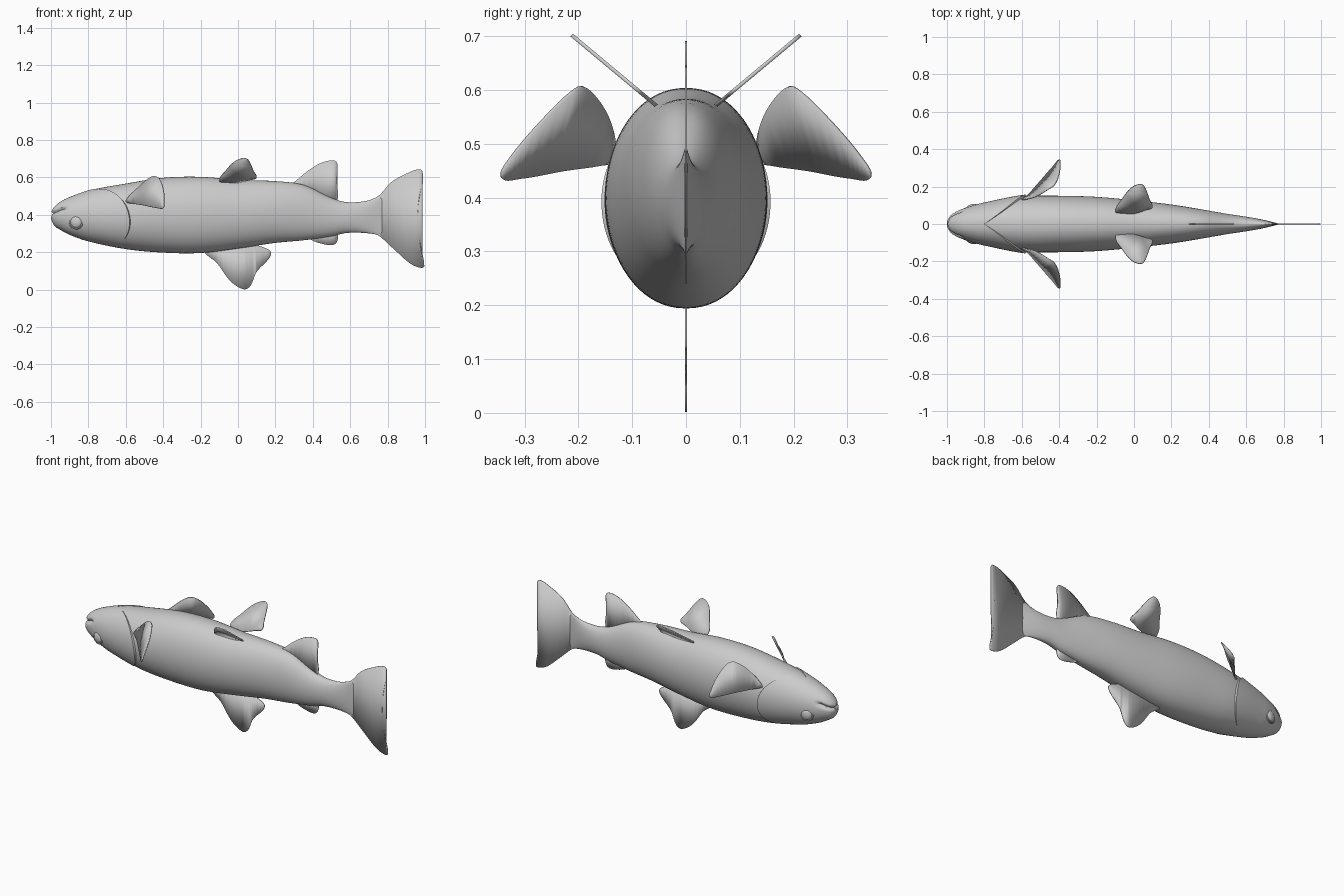
import bpy, bmesh, math
from mathutils import Matrix, Vector

cube = bpy.data.objects.get("Cube")
if cube:
    bpy.data.objects.remove(cube, do_unlink=True)

GREY = (0.6, 0.6, 0.6, 1)
grey = bpy.data.materials.new("plain grey")
grey.use_nodes = True
grey.diffuse_color = GREY
grey.node_tree.nodes["Principled BSDF"].inputs["Base Color"].default_value = GREY


def add_object(name, bm, angle=40):
    """Turn a bmesh into a smooth shaded object."""
    bmesh.ops.recalc_face_normals(bm, faces=bm.faces[:])
    mesh = bpy.data.meshes.new(name)
    bm.to_mesh(mesh)
    bm.free()
    mesh.materials.append(grey)
    obj = bpy.data.objects.new(name, mesh)
    bpy.context.collection.objects.link(obj)
    bpy.ops.object.select_all(action="DESELECT")
    obj.select_set(True)
    bpy.context.view_layer.objects.active = obj
    bpy.ops.object.shade_smooth_by_angle(angle=math.radians(angle))
    return obj


def mirror_sides(obj):
    mod = obj.modifiers.new("both sides", "MIRROR")
    mod.use_axis = (False, True, False)


# Body stations: x, upper edge, lower edge, half width
STATIONS = [
    (-1, .415, .38, .015), (-.985, .44, .345, .042), (-.95, .47, .32, .066),
    (-.9, .495, .293, .087), (-.8, .53, .258, .115), (-.6, .567, .217, .147),
    (-.4, .598, .198, .151), (-.2, .603, .196, .145), (0, .587, .22, .127),
    (.2, .58, .25, .104), (.35, .56, .264, .08), (.5, .49, .285, .054),
    (.58, .468, .303, .042), (.68, .473, .303, .025), (.77, .5, .29, .003),
]


def slope(i, k):
    a, b = STATIONS[max(i - 1, 0)], STATIONS[min(i + 1, len(STATIONS) - 1)]
    return (b[k] - a[k]) / (b[0] - a[0])


def section(x):
    """Smoothly interpolated upper edge, lower edge and half width."""
    i = 0
    while i < len(STATIONS) - 2 and x > STATIONS[i + 1][0]:
        i += 1
    a, b = STATIONS[i], STATIONS[i + 1]
    span = b[0] - a[0]
    t = (x - a[0]) / span
    ease = t * t * (3 - 2 * t)
    values = []
    for k in (1, 2, 3):
        bend = slope(i, k) * t * (1 - t) ** 2 - slope(i + 1, k) * t * t * (1 - t)
        values.append(a[k] + (b[k] - a[k]) * ease + bend * span)
    return values


def surface(x, angle, grow=0.0):
    """Point on the body; the angle starts at the upper edge."""
    top, bottom, width = section(x)
    side = math.sin(angle)
    y = (width + grow) * math.copysign(abs(side) ** .93, side)
    z = (top + bottom) / 2 + ((top - bottom) / 2 + grow) * math.cos(angle)
    return Vector((x, y, z))


def skin(bm, rings, closed=True):
    """Bridge successive rows of vertices with quads."""
    for a, b in zip(rings, rings[1:]):
        n = len(a)
        for j in range(n if closed else n - 1):
            k = (j + 1) % n
            bm.faces.new((a[j], a[k], b[k], b[j]))


# Body with a groove for the mouth
SEGMENTS = 72
bm = bmesh.new()
rings = []
for x in [-1 + 1.77 * (i / 90) ** 1.5 for i in range(91)]:
    ring = []
    for j in range(SEGMENTS):
        p = surface(x, math.tau * j / SEGMENTS)
        fade = max(0, min(1, (-.91 - x) / .03))
        mouth_line = .405 + .4 * (x + 1)
        groove = fade * math.exp(-((p.z - mouth_line) / .009) ** 2)
        p.y *= 1 - .2 * groove
        p.x += .012 * groove
        ring.append(bm.verts.new(p))
    rings.append(ring)
skin(bm, rings)
bm.faces.new(rings[0])
bm.faces.new(rings[-1])
add_object("body", bm)

# Gill covers: a low shell that ends in a step behind the head
bm = bmesh.new()
rows = []
for j in range(41):
    angle = math.radians(155) * j / 40
    rear = -.8 + .22 * math.sin(angle * .9)
    lift = .002 + .008 * math.sin(angle * 180 / 155)
    steps = [(-.9 + (rear + .9) * i / 12, lift * (i / 12) ** 2 - .001) for i in range(13)]
    steps.append((rear + .008, -.006))
    rows.append([bm.verts.new(surface(x, angle, grow)) for x, grow in steps])
skin(bm, rows, closed=False)
mirror_sides(add_object("gill_covers", bm))

# Eyes with a raised rim
tilt = Matrix.Translation((-.865, .09, .362)) @ Matrix.Rotation(math.radians(15), 4, "Z")
bm = bmesh.new()
bmesh.ops.create_uvsphere(bm, u_segments=24, v_segments=16, radius=.032,
                          matrix=tilt @ Matrix.Diagonal((1, .5, 1, 1)))
mirror_sides(add_object("eyes", bm))

bm = bmesh.new()
rings = []
for i in range(28):
    a = math.tau * i / 28
    ring = []
    for j in range(8):
        b = math.tau * j / 8
        r = .035 + .005 * math.cos(b)
        ring.append(bm.verts.new(tilt @ Vector((r * math.cos(a), .005 * math.sin(b), r * math.sin(a)))))
    rings.append(ring)
skin(bm, rings + rings[:1])
mirror_sides(add_object("eye_rims", bm))


def fin(name, outline, thickness, paired=False):
    """Thin plate with a smooth outline running through the given points."""
    pts = [Vector(p) for p in outline]
    n = len(pts)
    bm = bmesh.new()
    verts = []
    for i in range(n):
        p, a, b, q = (pts[(i + k) % n] for k in (-1, 0, 1, 2))
        reach = (b - a).length
        out = (b - p).normalized() * reach
        into = (q - a).normalized() * reach
        for s in range(5):
            t = s / 5
            ease = t * t * (3 - 2 * t)
            co = a.lerp(b, ease) + out * t * (1 - t) ** 2 - into * t * t * (1 - t)
            verts.append(bm.verts.new(co))
    face = bm.faces.new(verts)
    bmesh.ops.triangulate(bm, faces=[face])
    obj = add_object(name, bm)
    mod = obj.modifiers.new("thickness", "SOLIDIFY")
    mod.thickness = thickness
    mod.offset = 0
    if paired:
        mirror_sides(obj)


def upright(points):
    return [(x, 0, z) for x, z in points]


# Fins on the centre line
fin("tail_fin", upright([
    (.66, .45), (.75, .5), (.82, .575), (.9, .62), (.975, .643), (.988, .61),
    (.965, .47), (.96, .35), (.98, .22), (.996, .125), (.975, .117), (.92, .14),
    (.84, .21), (.75, .29), (.66, .33)]), .004)
fin("upper_fin", upright([
    (.26, .55), (.3, .575), (.38, .64), (.45, .68), (.515, .69), (.532, .67),
    (.527, .58), (.535, .5), (.51, .45), (.4, .5)]), .004)
fin("small_lower_fin", upright([
    (.36, .29), (.4, .262), (.45, .245), (.5, .238), (.525, .25), (.535, .29),
    (.51, .33)]), .004)
fin("large_lower_fin", upright([
    (-.18, .22), (-.11, .14), (-.04, .045), (.03, .002), (.065, .018), (.1, .095),
    (.165, .165), (.176, .2), (.14, .225), (.06, .245), (-.06, .25)]), .004)

# Paired fins slanting outward near the upper edge
fin("rear_paired_fins", [(x, .06 + 1.2 * (z - .575), z) for x, z in [
    (-.1, .583), (-.065, .635), (-.02, .682), (.03, .702), (.055, .692), (.085, .63),
    (.098, .598), (.06, .587), (0, .572), (-.06, .566)]], .007, paired=True)

# Broad paired fins behind the gill covers
fin("front_paired_fins", [
    (-.6, .13, .475), (-.53, .145, .55), (-.46, .185, .604), (-.425, .21, .598),
    (-.4, .27, .54), (-.395, .325, .475), (-.4, .343, .438), (-.43, .31, .436),
    (-.5, .23, .45), (-.58, .14, .464)], .006, paired=True)
